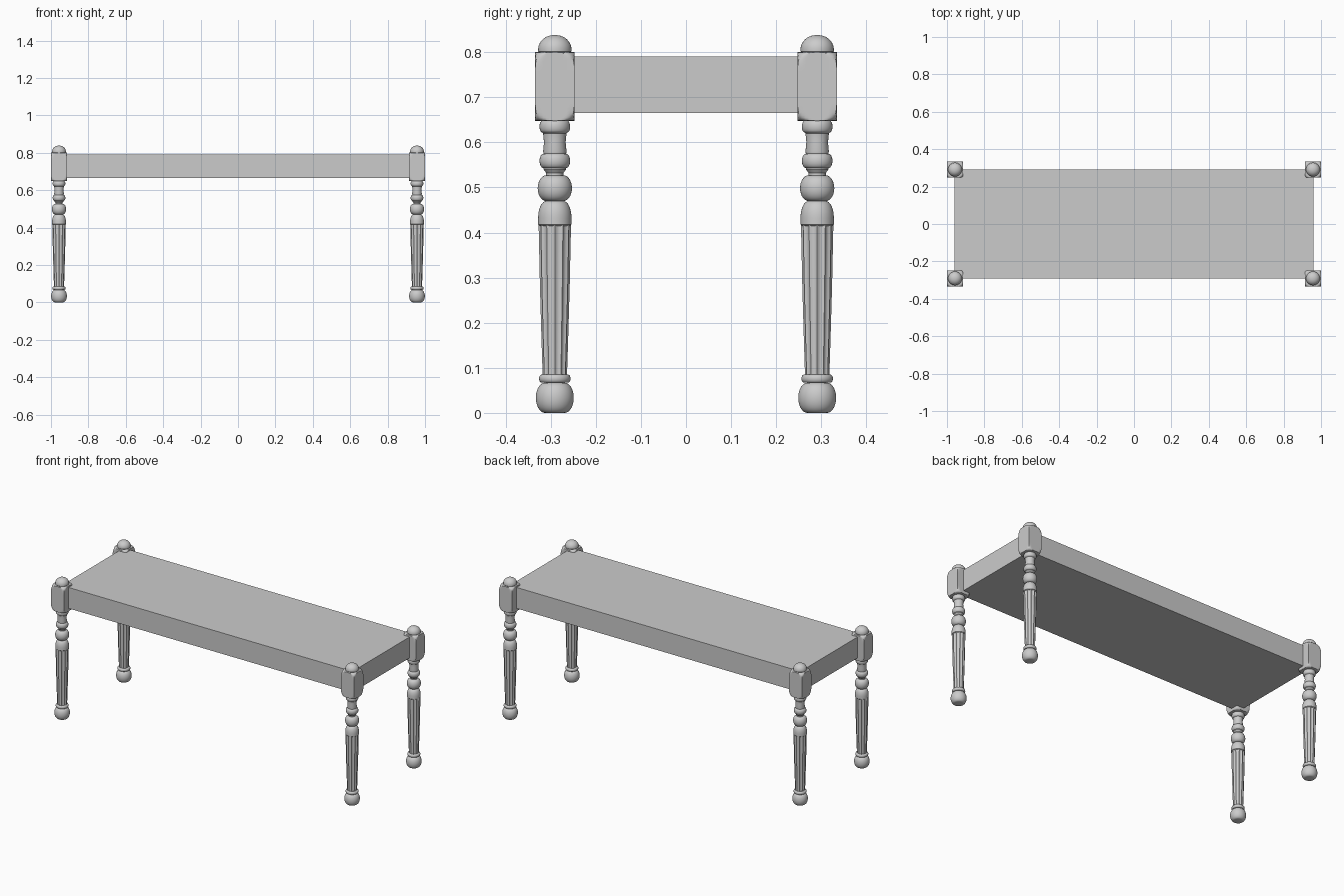
import bpy, bmesh, math

if "Cube" in bpy.data.objects:
    bpy.data.objects.remove(bpy.data.objects["Cube"])

grey = bpy.data.materials.new("plain grey")
grey.use_nodes = True
grey.diffuse_color = (0.6, 0.6, 0.6, 1)
grey.node_tree.nodes["Principled BSDF"].inputs["Base Color"].default_value = (0.6, 0.6, 0.6, 1)

LEG_X, LEG_Y, HALF = 0.957, 0.291, 0.0435
SIDES = 48


def bead(z0, z1, neck, belly, n=8):
    """Rounded bulge between two heights, as (radius, height) points."""
    pts = []
    for i in range(n + 1):
        a = math.pi * i / n
        pts.append((neck + (belly - neck) * math.sin(a),
                    (z0 + z1) / 2 - (z1 - z0) / 2 * math.cos(a)))
    return pts


def dome(z0, z1, base, tip, n=8):
    """Quarter-round cap that narrows upwards."""
    return [(tip + (base - tip) * math.cos(math.pi / 2 * i / n),
             z0 + (z1 - z0) * math.sin(math.pi / 2 * i / n)) for i in range(n + 1)]


def turn(name, profile, shape=lambda r, a: r):
    """Lathe mesh; shape may alter the radius by angle."""
    bm = bmesh.new()
    rings = []
    for r, z in profile:
        ring = []
        for k in range(SIDES):
            a = 2 * math.pi * k / SIDES
            s = shape(r, a)
            ring.append(bm.verts.new((s * math.cos(a), s * math.sin(a), z)))
        rings.append(ring)
    for low, high in zip(rings, rings[1:]):
        for k in range(SIDES):
            j = (k + 1) % SIDES
            bm.faces.new((low[k], low[j], high[j], high[k]))
    bm.faces.new(rings[0][::-1])
    bm.faces.new(rings[-1])
    mesh = bpy.data.meshes.new(name)
    bm.to_mesh(mesh)
    bm.free()
    mesh.shade_smooth()
    mesh.set_sharp_from_angle(angle=math.radians(35))
    mesh.materials.append(grey)
    return mesh


def fluted(r, a):
    return r * (1 - 0.13 * abs(math.sin(6 * a)))


def squared(r, a):
    return min(r, HALF / max(abs(math.cos(a)), abs(math.sin(a))))


# Foot: flattened ball with a collar ring
foot = bead(0.0, 0.067, 0.022, 0.042, 14) + bead(0.067, 0.085, 0.029, 0.035)

# Fluted tapering shaft
shaft = [(0.027, 0.083), (0.0295, 0.16), (0.033, 0.28), (0.036, 0.42)]

# Upper turnings: cap, ball, ring, short neck, top ring
upper = ([(0.033, 0.415), (0.037, 0.418)] + dome(0.432, 0.47, 0.037, 0.019)
         + bead(0.47, 0.527, 0.019, 0.038, 14)
         + [(0.019, 0.532), (0.025, 0.54)]
         + bead(0.543, 0.575, 0.025, 0.034)
         + [(0.026, 0.58), (0.024, 0.6), (0.026, 0.62)]
         + bead(0.622, 0.648, 0.028, 0.034))

# Square corner block with turned-off corners at both ends
block = (dome(0.648, 0.69, 0.0435, 0.0617)
         + [(0.0617, 0.755)] + dome(0.76, 0.8, 0.0617, 0.0435))
block[:9] = [(HALF + 0.0182 * math.sin(math.pi / 2 * i / 8),
              0.69 - 0.042 * math.cos(math.pi / 2 * i / 8)) for i in range(9)]

# Domed finial
finial = [(0.034, 0.799), (0.037, 0.802)] + dome(0.806, 0.838, 0.037, 0.002, 10)

parts = {
    "foot": turn("foot", foot),
    "shaft": turn("shaft", shaft, fluted),
    "upper_turning": turn("upper_turning", upper),
    "corner_block": turn("corner_block", block, squared),
    "finial": turn("finial", finial),
}
for side, sx in (("right", -1), ("left", 1)):
    for end, sy in (("front", -1), ("back", 1)):
        for part, mesh in parts.items():
            ob = bpy.data.objects.new(f"{end}_{side}_{part}", mesh)
            ob.location = (sx * LEG_X, sy * LEG_Y, 0)
            bpy.context.collection.objects.link(ob)

# Thick slab seat between the posts
bpy.ops.mesh.primitive_cube_add(size=1, location=(0, 0, 0.728))
seat = bpy.context.object
seat.name = "seat"
seat.scale = (1.92, 0.584, 0.125)
seat.data.materials.append(grey)
